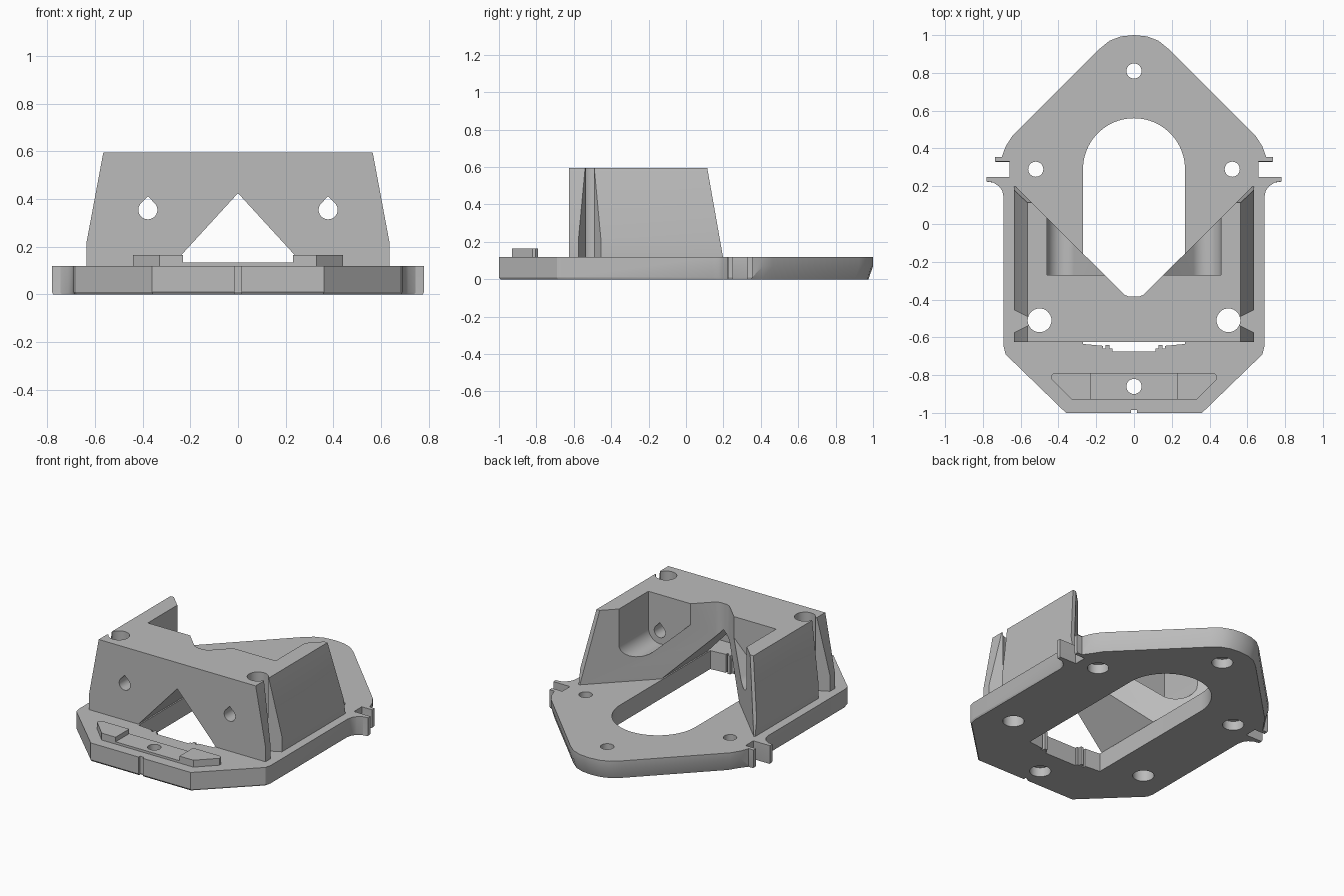
import bpy, bmesh, math

cube = bpy.data.objects.get("Cube")
if cube:
    bpy.data.objects.remove(cube, do_unlink=True)

grey = bpy.data.materials.new("plain grey")
grey.use_nodes = True
colour = (0.5, 0.5, 0.5, 1)
grey.diffuse_color = colour
grey.node_tree.nodes["Principled BSDF"].inputs["Base Color"].default_value = colour


def loft(name, rings):
    """Closed solid through rings of equal point count."""
    bm = bmesh.new()
    loops = [[bm.verts.new(p) for p in ring] for ring in rings]
    n = len(loops[0])
    for low, high in zip(loops, loops[1:]):
        for i in range(n):
            j = (i + 1) % n
            bm.faces.new((low[i], low[j], high[j], high[i]))
    bm.faces.new(loops[0][::-1])
    bm.faces.new(loops[-1])
    bmesh.ops.recalc_face_normals(bm, faces=bm.faces)
    mesh = bpy.data.meshes.new(name)
    bm.to_mesh(mesh)
    bm.free()
    mesh.materials.append(grey)
    obj = bpy.data.objects.new(name, mesh)
    bpy.context.collection.objects.link(obj)
    return obj


def prism(name, points, axis, start, end):
    """Extrude a 2D profile along the given axis."""
    place = {"x": lambda p, d: (d, p[0], p[1]),
             "y": lambda p, d: (p[0], d, p[1]),
             "z": lambda p, d: (p[0], p[1], d)}[axis]
    return loft(name, [[place(p, d) for p in points] for d in (start, end)])


def arc(cx, cy, r, a, b, n=32):
    angles = [math.radians(a + (b - a) * i / n) for i in range(n + 1)]
    return [(cx + r * math.cos(t), cy + r * math.sin(t)) for t in angles]


def circle(x, y, r):
    return arc(x, y, r, 0, 360, 32)[:-1]


def mirrored(half):
    return half + [(-x, y) for x, y in reversed(half) if x > 0]


def flip(points, side):
    return [(side * x, y) for x, y in points]


def cut(obj, *args):
    cutter = prism("cutter", *args)
    cutter.hide_render = True
    mod = obj.modifiers.new("cut", "BOOLEAN")
    mod.operation = "DIFFERENCE"
    mod.solver = "EXACT"
    mod.object = cutter
    bpy.context.view_layer.objects.active = obj
    bpy.ops.object.modifier_apply(modifier=mod.name)
    bpy.data.objects.remove(cutter, do_unlink=True)


# Base plate outline with side clips and front groove
half = [(0, -.985), (.015, -.985), (.015, -1), (.36, -1), (.68, -.69), (.69, -.65),
        (.69, .14), (.697, .175), (.715, .2), (.745, .22), (.78, .225), (.78, .25),
        (.66, .25), (.66, .33), (.735, .33), (.735, .355), (.7, .355), (.68, .41),
        (.645, .465), (.185, .925), (.13, .97), (.07, .993), (0, 1)]
outline = mirrored(half)


def lower(p):
    x, y = p
    return (x * .965, .3 + (y - .3) * .965, 0) if y > .4 else (x * .993, y * .993, 0)


base = loft("base_plate", [
    [lower(p) for p in outline],
    [(x, y, .07 if y > .4 else .01) for x, y in outline],
    [(x, y, .12) for x, y in outline]])

# Long slot with rounded back and toothed front edge
teeth = [(.115, -.675), (.115, -.66), (.13, -.66), (.13, -.64), (.15, -.64),
         (.15, -.66), (.165, -.66), (.165, -.645), (.27, -.635)]
cut(base, mirrored(teeth + arc(0, .29, .27, 0, 90, 20)[:-1] + [(0, .56)]), "z", -.1, .3)

# Screw holes, counterbored from below
for x, y, r in [(0, .81, .04), (.52, .29, .04), (-.52, .29, .04), (0, -.86, .04),
                (.5, -.51, .063), (-.5, -.51, .063)]:
    cut(base, circle(x, y, r), "z", -.1, .3)
    if r < .05:
        cut(base, circle(x, y, .063), "z", -.1, .06)

# Front pad with two raised ends
pad_half = [(0, -.93), (.33, -.93), (.44, -.82), (.44, -.805), (.425, -.79), (0, -.79)]
pad = prism("front_pad", mirrored(pad_half), "z", .12, .165)
cut(pad, [(-.23, -1), (.23, -1), (.23, -.7), (-.23, -.7)], "z", .135, .3)
cut(pad, circle(0, -.86, .04), "z", 0, .3)

# Tall mount block with tapered sides
block = prism("mount_block",
              mirrored([(.635, .12), (.635, .22), (.565, .595)]), "y", -.625, .2)
cut(block, [(.21, .05), (.095, .7), (.5, .7), (.5, .05)], "x", -1, 1)
vee = [(0, -.385), (.025, -.385), (.05, -.375), (.9, .47), (0, .47)]
cut(block, mirrored(vee), "z", 0, 1)
# Triangular tunnel through the front wall
cut(block, [(-.325, .07), (.325, .07), (0, .425)], "y", -1, 1)
for side in (1, -1):
    # Open-topped pocket with rounded, sloping floor
    pocket = [(.46, .7)] + arc(.375, .36, .085, 0, -135, 20) + [(0, .615), (0, .7)]
    cut(block, flip(pocket, side), "y", -.27, .5)
    # Teardrop cross hole
    drop = arc(.378, .355, .04, 145, 395, 24) + [(.378, .412)]
    cut(block, flip(drop, side), "y", -1, -.2)
    # Vertical bore and its flared side slit
    cut(block, circle(side * .5, -.51, .063), "z", 0, 1)
    slit = [(.54, -.527), (.54, -.503), (.70, -.423), (.70, -.607)]
    cut(block, flip(slit, side), "z", 0, 1)

# Smooth curved walls, keep hard edges
for obj in (base, pad, block):
    bpy.ops.object.select_all(action="DESELECT")
    obj.select_set(True)
    bpy.context.view_layer.objects.active = obj
    bpy.ops.object.shade_smooth_by_angle(angle=math.radians(25))
